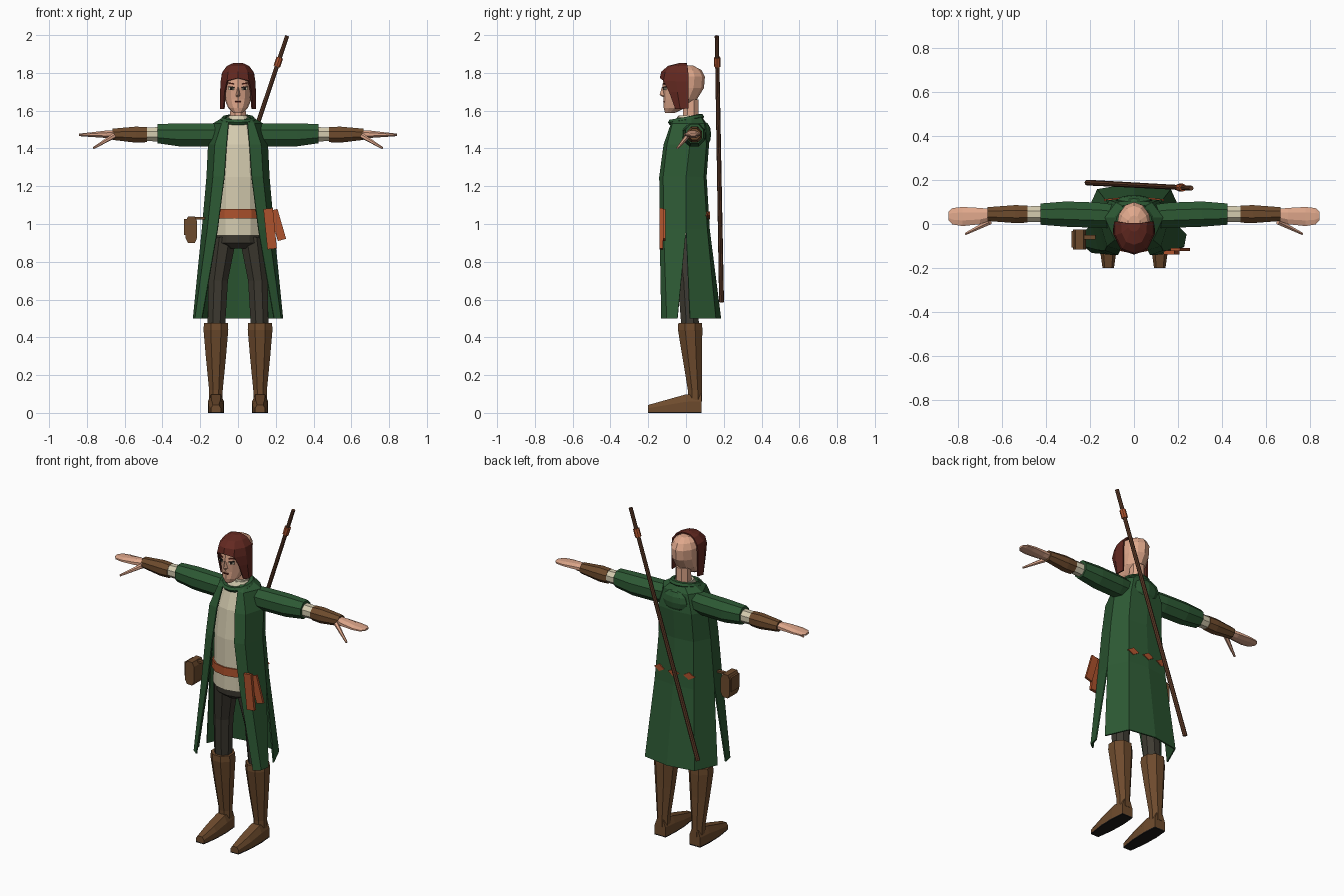
import bpy, bmesh, math
from mathutils import Vector, Matrix

COLOURS = {
    "green_cloth": (0.026, 0.100, 0.034), "cream_linen": (0.66, 0.60, 0.43),
    "skin": (0.74, 0.39, 0.26), "brown_leather": (0.155, 0.070, 0.026),
    "dark_trousers": (0.048, 0.043, 0.031), "auburn_hair": (0.125, 0.022, 0.015),
    "orange_leather": (0.42, 0.085, 0.026), "staff_wood": (0.115, 0.045, 0.022),
    "near_black": (0.012, 0.010, 0.009),
}
MATS = {}
for key, rgb in COLOURS.items():
    MATS[key] = bpy.data.materials.new(key)
    MATS[key].diffuse_color = (*rgb, 1)


def finish(name, bm, mat, mirror=False, thick=0.0):
    """Turn a bmesh into an object, optionally mirrored in x and given thickness."""
    bmesh.ops.recalc_face_normals(bm, faces=bm.faces)
    me = bpy.data.meshes.new(name)
    bm.to_mesh(me)
    bm.free()
    me.materials.append(MATS[mat])
    ob = bpy.data.objects.new(name, me)
    bpy.context.collection.objects.link(ob)
    if mirror:
        ob.modifiers.new("Mirror", "MIRROR").use_clip = True
    if thick:
        m = ob.modifiers.new("Solidify", "SOLIDIFY")
        m.thickness, m.offset = thick, 0
    return ob


def skin_rows(bm, rows, closed):
    vr = [[bm.verts.new(p) for p in r] for r in rows]
    n = len(rows[0])
    for a, b in zip(vr, vr[1:]):
        for i in range(n if closed else n - 1):
            j = (i + 1) % n
            bm.faces.new((a[i], a[j], b[j], b[i]))
    return vr


def loft(name, rows, mat, mirror=False):
    bm = bmesh.new()
    vr = skin_rows(bm, rows, True)
    bm.faces.new(vr[0])
    bm.faces.new(vr[-1])
    return finish(name, bm, mat, mirror)


def column(name, levels, mat, n=12, mirror=False):
    """Levels of (z, cx, cy, rx, ry) stacked upward."""
    ang = [2 * math.pi * (i + (0.5 if n == 8 else 0)) / n - math.pi / 2 for i in range(n)]
    return loft(name, [[(cx + rx * math.cos(a), cy + ry * math.sin(a), z) for a in ang]
                       for z, cx, cy, rx, ry in levels], mat, mirror)


def limb(name, levels, mat, n=8):
    """Levels of (x, cy, cz, ry, rz) running outward, mirrored to both arms."""
    ang = [2 * math.pi * (i + 0.5) / n for i in range(n)]
    return loft(name, [[(x, cy + ry * math.cos(a), cz + rz * math.sin(a)) for a in ang]
                       for x, cy, cz, ry, rz in levels], mat, True)


def rod(name, a, b, r1, r2, mat, n=6, mirror=False):
    a, b = Vector(a), Vector(b)
    bm = bmesh.new()
    rot = (b - a).to_track_quat("Z", "Y").to_matrix().to_4x4()
    bmesh.ops.create_cone(bm, cap_ends=True, segments=n, radius1=r1, radius2=r2,
                          depth=(b - a).length, matrix=Matrix.Translation((a + b) / 2) @ rot)
    return finish(name, bm, mat, mirror)


def box(name, loc, size, mat, rot=(0, 0, 0), mirror=False):
    bm = bmesh.new()
    e = Matrix.Rotation(rot[2], 4, "Z") @ Matrix.Rotation(rot[1], 4, "Y") @ Matrix.Rotation(rot[0], 4, "X")
    bmesh.ops.create_cube(bm, size=1, matrix=Matrix.Translation(loc) @ e @ Matrix.Diagonal((*size, 1)))
    return finish(name, bm, mat, mirror)


def sheet(name, groups, mat, thick):
    bm = bmesh.new()
    for rows in groups:
        skin_rows(bm, rows, False)
    bmesh.ops.remove_doubles(bm, verts=bm.verts, dist=0.001)
    return finish(name, bm, mat, True, thick)


# Boots: shaft, foot and dark sole
column("boot_shaft", [(0.06, .117, .048, .038, .04), (0.12, .117, .047, .039, .04),
                      (0.30, .117, .032, .058, .056), (0.44, .117, .022, .071, .070),
                      (0.475, .117, .022, .068, .068)], "brown_leather", 8, True)
foot = [(.083, .036, .10), (.0, .043, .098), (-.1, .040, .07), (-.2, .026, .042)]
loft("boot_foot", [[(.117 + sx * w * k, y, z) for sx, k, z in
                    ((-1, 1, .006), (-1, 1, h * .6), (-1, .6, h), (1, .6, h), (1, 1, h * .6), (1, 1, .006))]
                   for y, w, h in foot], "brown_leather", True)
loft("boot_sole", [[(.117 + sx * w, y, z) for sx, z in ((-1, 0), (-1, .008), (1, .008), (1, 0))]
                   for y, w, h in foot], "near_black", True)

# Trousers
column("trouser_leg", [(.45, .115, .022, .05, .05), (.70, .105, .01, .056, .058),
                       (.93, .072, -.01, .070, .080)], "dark_trousers", 8, True)
column("trouser_waist", [(.87, 0, -.015, .06, .06), (.90, 0, -.015, .125, .095),
                         (.95, 0, -.015, .122, .10)], "dark_trousers", 12)

# Tunic, belt and neckline
column("tunic", [(.94, 0, -.02, .135, .108), (1.06, 0, -.02, .13, .108), (1.25, 0, -.02, .125, .106),
                 (1.42, 0, -.01, .12, .095), (1.52, 0, 0, .085, .070), (1.57, 0, .01, .055, .055)],
       "cream_linen")
column("belt", [(1.03, 0, -.02, .142, .116), (1.08, 0, -.02, .140, .116)], "orange_leather")

# Open coat: front and back panels, split at the sides below the hips
front = [[(.045, -.045, 1.56), (.06, -.035, 1.56), (.08, .03, 1.56)],
         [(.050, -.075, 1.535), (.085, -.070, 1.53), (.13, .03, 1.53)],
         [(.060, -.115, 1.42), (.12, -.098, 1.42), (.155, .02, 1.42)],
         [(.072, -.138, 1.25), (.13, -.118, 1.25), (.163, .0, 1.25)],
         [(.108, -.136, .97), (.16, -.116, .97), (.188, .0, .97)],
         [(.190, -.128, .50), (.225, -.10, .50), (.235, -.045, .50)]]
back = [[(.08, .03, 1.56), (.05, .08, 1.56), (0, .085, 1.56)],
        [(.13, .03, 1.53), (.08, .095, 1.53), (0, .105, 1.53)],
        [(.155, .02, 1.42), (.11, .105, 1.42), (0, .118, 1.42)],
        [(.163, .0, 1.25), (.115, .092, 1.25), (0, .105, 1.25)],
        [(.188, .0, .97), (.13, .11, .97), (0, .122, .97)],
        [(.225, .02, .50), (.165, .155, .50), (0, .182, .50)]]
sheet("coat", [front, back], "green_cloth", .008)

# Rolled collar and folded hood
N, M = 16, 6
rows = []
for i in range(N + 1):
    a = 2 * math.pi * i / N
    rows.append([((.075 + .018 * math.cos(t)) * math.cos(a), (.078 + .018 * math.cos(t)) * math.sin(a),
                  1.553 + .2 * .075 * math.sin(a) + .016 * math.sin(t))
                 for t in [2 * math.pi * k / M for k in range(M)]])
bm = bmesh.new()
skin_rows(bm, rows, True)
bmesh.ops.remove_doubles(bm, verts=bm.verts, dist=0.0005)
finish("collar", bm, "green_cloth")
column("inner_collar", [(1.54, 0, .012, .062, .062), (1.575, 0, .012, .050, .052)], "cream_linen")
bm = bmesh.new()
bmesh.ops.create_uvsphere(bm, u_segments=10, v_segments=6, radius=1,
                          matrix=Matrix.Translation((0, .098, 1.475)) @ Matrix.Diagonal((.085, .035, .066, 1)))
finish("folded_hood", bm, "green_cloth")

# Arms, outward from the shoulder
limb("coat_sleeve", [(.09, .035, 1.475, .058, .062), (.16, .04, 1.472, .062, .066),
                     (.31, .045, 1.472, .062, .066), (.425, .045, 1.478, .052, .055)], "green_cloth")
limb("shirt_cuff", [(.41, .045, 1.475, .040, .041), (.49, .045, 1.475, .038, .039)], "cream_linen")
limb("bracer", [(.483, .045, 1.473, .042, .043), (.54, .045, 1.473, .044, .046),
                (.665, .045, 1.475, .034, .032)], "brown_leather")
limb("hand", [(.65, .042, 1.475, .028, .022), (.70, .036, 1.475, .040, .021), (.78, .034, 1.473, .047, .013),
              (.825, .035, 1.472, .040, .009), (.843, .037, 1.472, .020, .006)], "skin")
rod("thumb", (.655, .01, 1.468), (.765, -.045, 1.402), .014, .006, "skin", 6, True)

# Neck and head
column("neck", [(1.53, 0, .025, .046, .046), (1.66, 0, .025, .043, .045)], "skin", 8)
head = column("head", [(1.588, 0, -.085, .024, .026), (1.615, 0, -.060, .052, .058),
                       (1.66, 0, -.030, .071, .088), (1.72, 0, -.015, .078, .110),
                       (1.78, 0, -.010, .079, .110), (1.815, 0, -.008, .064, .090),
                       (1.838, 0, -.006, .030, .045)], "skin", 12)

# Facial features as thin plates and a wedge nose
loft("nose", [[(-.006, -.118, 1.725), (.006, -.118, 1.725), (0, -.128, 1.725)],
              [(-.014, -.112, 1.680), (.014, -.112, 1.680), (0, -.140, 1.683)],
              [(-.010, -.112, 1.672), (.010, -.112, 1.672), (0, -.122, 1.672)]], "skin")
box("eye_white", (.036, -.1125, 1.717), (.030, .006, .013), "cream_linen", (0, 0, .40), True)
box("iris", (.035, -.1145, 1.717), (.012, .006, .013), "near_black", (0, 0, .40), True)
box("upper_lash", (.036, -.1135, 1.725), (.034, .007, .005), "near_black", (0, -.1, .40), True)
box("eyebrow", (.038, -.1125, 1.744), (.036, .007, .006), "auburn_hair", (0, -.18, .40), True)
box("mouth", (0, -.1165, 1.647), (.032, .009, .007), "auburn_hair", (.35, 0, 0))

# Hair: front cap with fringe and a lock down each side
cap = [[(0, -.135, 1.772), (.055, -.117, 1.758), (.088, -.05, 1.755), (.086, .012, 1.755)],
       [(0, -.127, 1.805), (.050, -.108, 1.802), (.080, -.05, 1.80), (.081, .012, 1.80)],
       [(0, -.092, 1.834), (.034, -.080, 1.834), (.054, -.04, 1.834), (.056, .008, 1.834)],
       [(0, -.035, 1.848), (.014, -.03, 1.848), (.025, -.015, 1.848), (.027, .004, 1.846)],
       [(0, .004, 1.848), (.010, .004, 1.848), (.018, .004, 1.848), (.027, .004, 1.846)]]
lock = [cap[0][1:], [(.068, -.088, 1.70), (.091, -.045, 1.70), (.086, .012, 1.70)],
        [(.074, -.055, 1.61), (.092, -.03, 1.608), (.086, .012, 1.612)]]
bm = bmesh.new()
for rows in (cap[:-1], lock):
    skin_rows(bm, rows, False)
bmesh.ops.contextual_create(bm, geom=[bm.verts.new(p) for p in (cap[3] + [(0, .004, 1.848)])])
bmesh.ops.remove_doubles(bm, verts=bm.verts, dist=0.001)
finish("hair", bm, "auburn_hair", True, .008)

# Staff carried across the back, with a leather wrap
low, high = Vector((-.212, .188, .588)), Vector((.260, .163, 1.996))
rod("staff", low, high, .013, .011, "staff_wood", 8)
rod("staff_wrap", low.lerp(high, .885), low.lerp(high, .918), .018, .018, "orange_leather", 8)

# Hip satchel: rounded body with an overlapping flap
prof = [(-.018, .90), (.018, .90), (.030, .925), (.030, 1.015), (.018, 1.04), (-.018, 1.04), (-.030, 1.015), (-.030, .925)]
loft("hip_satchel", [[(-.247 + x, y, z) for x, z in prof] for y in (-.115, -.025)], "brown_leather")
box("satchel_flap", (-.279, -.07, .985), (.012, .075, .085), "brown_leather")
box("satchel_strap", (-.205, -.06, 1.03), (.06, .02, .012), "brown_leather")

# Belt sheaths at the other hip
box("front_sheath", (.170, -.130, .975), (.050, .018, .215), "orange_leather", (0, -.10, 0))
box("side_sheath", (.210, -.115, .995), (.045, .014, .165), "orange_leather", (0, -.28, 0))

# Leather patches on the back of the coat at belt height
for i, x in enumerate((-.10, 0, .10)):
    y = .122 - abs(x) * .1
    ang = -.1 * (x > 0) + .1 * (x < 0)
    bm = bmesh.new()
    bmesh.ops.create_cone(bm, cap_ends=True, segments=4, radius1=1, radius2=1, depth=1,
                          matrix=Matrix.Translation((x, y, 1.045)) @ Matrix.Rotation(ang, 4, "Z")
                          @ Matrix.Diagonal((.036, .009, .022, 1)) @ Matrix.Rotation(math.pi / 2, 4, "X"))
    finish("back_patch_%d" % i, bm, "orange_leather")
